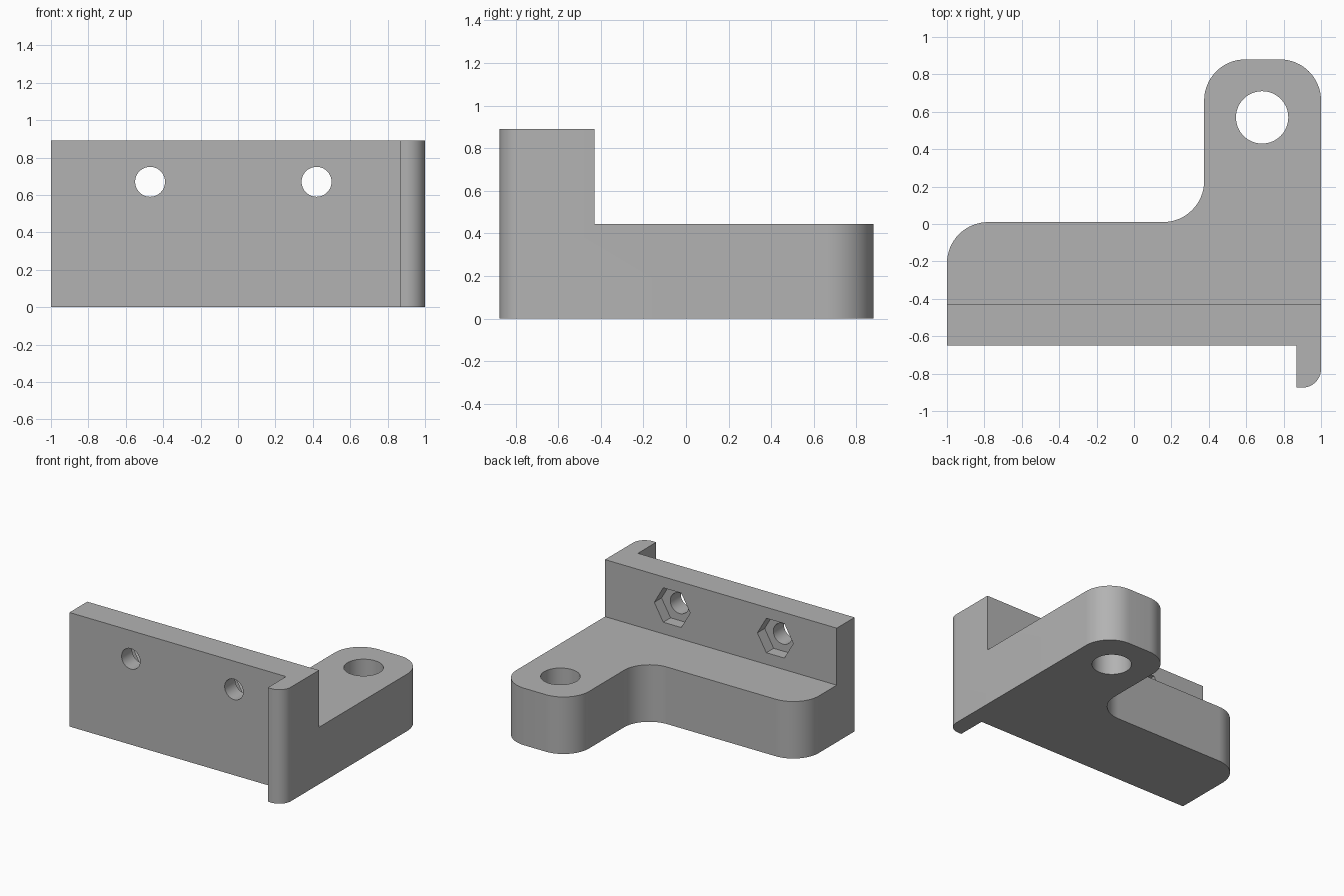
import bpy, bmesh
from math import cos, sin, pi, radians
from mathutils import Vector, Matrix

if "Cube" in bpy.data.objects:
    bpy.data.objects.remove(bpy.data.objects["Cube"], do_unlink=True)

grey = bpy.data.materials.new("plain grey")
grey.use_nodes = True
colour = (0.45, 0.45, 0.45, 1)
grey.diffuse_color = colour
grey.node_tree.nodes["Principled BSDF"].inputs["Base Color"].default_value = colour

HEIGHT, STEP = 0.89, 0.445
WALL_FRONT, WALL_BACK = -0.65, -0.43
FILLET = 0.22


def add_object(name, bm):
    bmesh.ops.recalc_face_normals(bm, faces=bm.faces[:])
    mesh = bpy.data.meshes.new(name)
    bm.to_mesh(mesh)
    bm.free()
    mesh.materials.append(grey)
    obj = bpy.data.objects.new(name, mesh)
    bpy.context.collection.objects.link(obj)
    return obj


def rounded_outline(corners, steps=16):
    """Round each right-angled (x, y, radius) corner with an arc."""
    points = []
    for i, (x, y, r) in enumerate(corners):
        p = Vector((x, y))
        if r == 0:
            points.append(p)
            continue
        a = (Vector(corners[i - 1][:2]) - p).normalized()
        b = (Vector(corners[(i + 1) % len(corners)][:2]) - p).normalized()
        for k in range(steps + 1):
            t = k / steps * pi / 2
            points.append(p + r * (a + b) - r * (b * cos(t) + a * sin(t)))
    return points


def extrude_outline(name, points, height):
    bm = bmesh.new()
    face = bm.faces.new([bm.verts.new((p.x, p.y, 0)) for p in points])
    top = bmesh.ops.extrude_face_region(bm, geom=[face])["geom"]
    verts = [g for g in top if isinstance(g, bmesh.types.BMVert)]
    bmesh.ops.translate(bm, verts=verts, vec=(0, 0, height))
    return add_object(name, bm)


def prism(name, sides, radius, depth, centre, along_y=False):
    bm = bmesh.new()
    turn = Matrix.Rotation(radians(90), 4, "X") if along_y else Matrix()
    # First vertex lies on +x, so hexagons point sideways
    ring = [bm.verts.new((radius * cos(2 * pi * i / sides),
                          radius * sin(2 * pi * i / sides), -depth / 2))
            for i in range(sides)]
    cap = bm.faces.new(ring)
    top = bmesh.ops.extrude_face_region(bm, geom=[cap])["geom"]
    verts = [g for g in top if isinstance(g, bmesh.types.BMVert)]
    bmesh.ops.translate(bm, verts=verts, vec=(0, 0, depth))
    bmesh.ops.transform(bm, matrix=Matrix.Translation(centre) @ turn, verts=bm.verts[:])
    return add_object(name, bm)


def box(name, low, high):
    bm = bmesh.new()
    bmesh.ops.create_cube(bm, size=1)
    low, high = Vector(low), Vector(high)
    bmesh.ops.scale(bm, vec=high - low, verts=bm.verts[:])
    bmesh.ops.translate(bm, vec=(low + high) / 2, verts=bm.verts[:])
    return add_object(name, bm)


# Whole bracket outline: wall, front lip, mounting ear and rounded foot
outline = rounded_outline([
    (-1, WALL_FRONT, 0), (0.87, WALL_FRONT, 0), (0.87, -0.875, 0), (1, -0.875, 0.1),
    (1, 0.88, FILLET), (0.375, 0.88, FILLET), (0.375, 0.01, FILLET), (-1, 0.01, FILLET)])
bracket = extrude_outline("bracket", outline, HEIGHT)

# Cutters: step behind the wall, ear hole, screw holes and nut pockets
cutters = [box("step_cutter", (-2, WALL_BACK, STEP), (2, 2, 2)),
           prism("ear_hole_cutter", 64, 0.14, 2, (0.685, 0.57, 0.3))]
for side, x in (("right", -0.47), ("left", 0.42)):
    cutters.append(prism(side + "_screw_hole_cutter", 48, 0.08, 0.6,
                         (x, -0.54, 0.67), True))
    cutters.append(prism(side + "_nut_pocket_cutter", 6, 0.155, 0.18,
                         (x, WALL_BACK, 0.67), True))

bpy.ops.object.select_all(action="DESELECT")
bracket.select_set(True)
bpy.context.view_layer.objects.active = bracket
for cutter in cutters:
    cut = bracket.modifiers.new(cutter.name, "BOOLEAN")
    cut.operation = "DIFFERENCE"
    cut.solver = "EXACT"
    cut.object = cutter
    bpy.ops.object.modifier_apply(modifier=cut.name)
    bpy.data.objects.remove(cutter, do_unlink=True)

bpy.ops.object.shade_smooth_by_angle(angle=radians(30))
